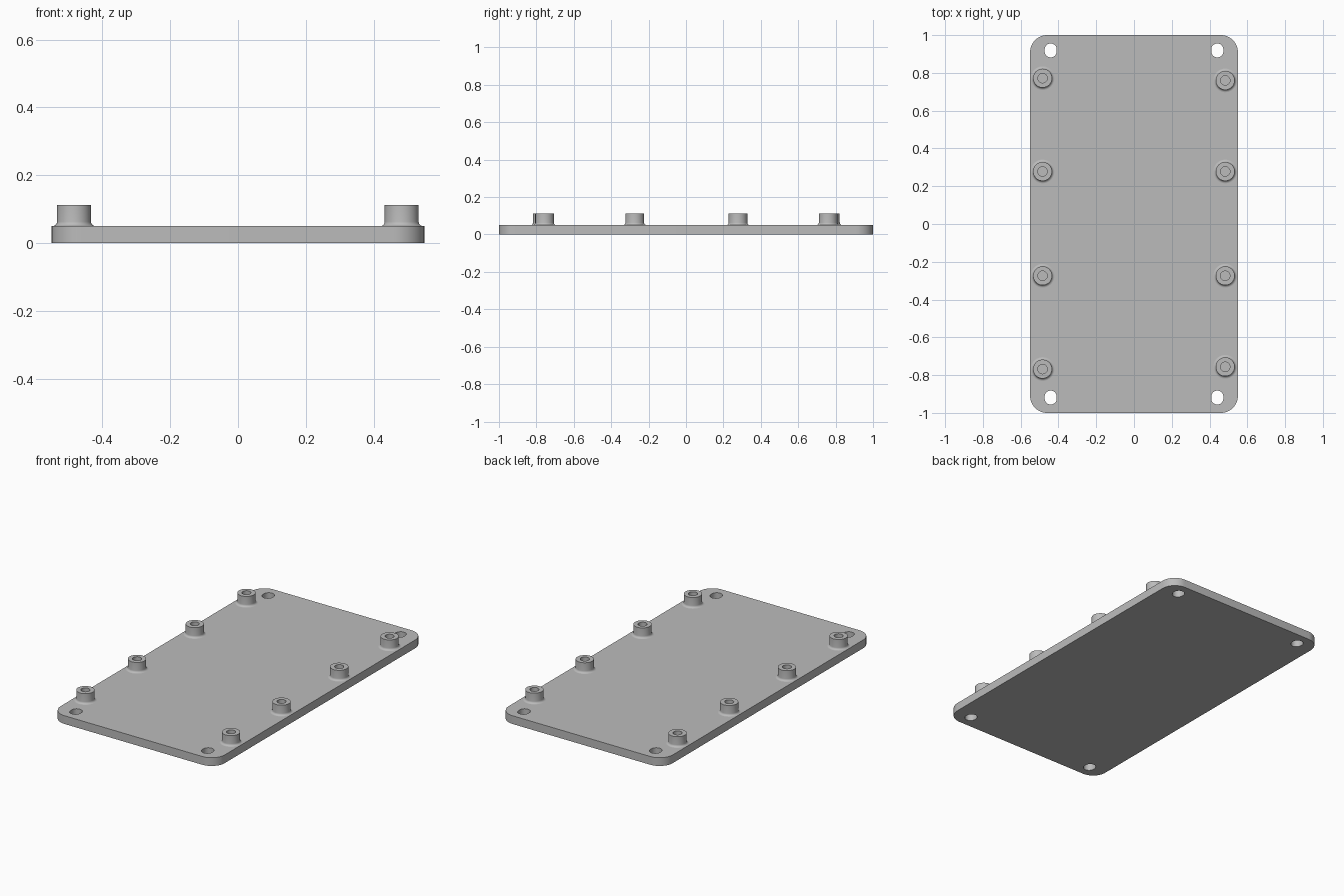
import bpy
import bmesh
from math import sin, cos, pi, radians
from mathutils import Matrix, Vector

default = bpy.data.objects.get("Cube")
if default:
    bpy.data.objects.remove(default, do_unlink=True)

# Single flat grey
GREY = (0.5, 0.5, 0.5, 1.0)
grey = bpy.data.materials.new("plain grey")
grey.use_nodes = True
grey.diffuse_color = GREY
grey.node_tree.nodes["Principled BSDF"].inputs["Base Color"].default_value = GREY

HALF_X, HALF_Y = 0.55, 1.0
PLATE_TOP, POST_TOP = 0.05, 0.112


def rounded_outline(cx, cy, hx, hy, r, steps=12):
    """Counter-clockwise rounded rectangle; becomes a slot when hx equals r."""
    points = []
    for i, (sx, sy) in enumerate(((1, 1), (-1, 1), (-1, -1), (1, -1))):
        for k in range(steps + 1):
            a = (i + k / steps) * pi / 2
            points.append((cx + sx * (hx - r) + r * cos(a),
                           cy + sy * (hy - r) + r * sin(a)))
    return points


def finish(name, bm):
    bmesh.ops.remove_doubles(bm, verts=bm.verts[:], dist=0.0001)
    bmesh.ops.recalc_face_normals(bm, faces=bm.faces[:])
    mesh = bpy.data.meshes.new(name)
    bm.to_mesh(mesh)
    bm.free()
    mesh.materials.append(grey)
    obj = bpy.data.objects.new(name, mesh)
    bpy.context.collection.objects.link(obj)
    bpy.ops.object.select_all(action='DESELECT')
    obj.select_set(True)
    bpy.context.view_layer.objects.active = obj
    bpy.ops.object.shade_smooth_by_angle(angle=radians(35))
    return obj


# Base plate: filled outline with four corner slots
outlines = [rounded_outline(0, 0, HALF_X, HALF_Y, 0.09)]
for sx in (-1, 1):
    for sy in (-1, 1):
        outlines.append(rounded_outline(sx * 0.441, sy * 0.919, 0.032, 0.037, 0.032))

curve = bpy.data.curves.new("plate_outline", 'CURVE')
curve.dimensions = '2D'
curve.fill_mode = 'BOTH'
curve.extrude = PLATE_TOP / 2
for outline in outlines:
    spline = curve.splines.new('POLY')
    spline.points.add(len(outline) - 1)
    for point, (x, y) in zip(spline.points, outline):
        point.co = (x, y, 0, 1)
    spline.use_cyclic_u = True
helper = bpy.data.objects.new("plate_outline", curve)
bpy.context.collection.objects.link(helper)
bpy.context.view_layer.update()
filled = bpy.data.meshes.new_from_object(
    helper.evaluated_get(bpy.context.evaluated_depsgraph_get()))
bpy.data.objects.remove(helper, do_unlink=True)

bm = bmesh.new()
bm.from_mesh(filled)
bpy.data.meshes.remove(filled)
bmesh.ops.translate(bm, verts=bm.verts[:], vec=(0, 0, PLATE_TOP / 2))
finish("base_plate", bm)


# Standoff posts: turned profile with a base fillet and a blind bore
def standoff(name, x, y, radius=0.05, bore=0.025, fillet=0.013, sides=40):
    profile = [(0, PLATE_TOP + 0.002), (bore, PLATE_TOP + 0.002),
               (bore, POST_TOP), (radius, POST_TOP)]
    for k in range(6):
        a = k / 5 * pi / 2
        profile.append((radius + fillet * (1 - cos(a)),
                        PLATE_TOP + fillet * (1 - sin(a))))
    bm = bmesh.new()
    verts = [bm.verts.new((r, 0, z)) for r, z in profile]
    edges = [bm.edges.new(pair) for pair in zip(verts, verts[1:])]
    bmesh.ops.spin(bm, geom=verts + edges, cent=(0, 0, 0), axis=(0, 0, 1),
                   angle=2 * pi, steps=sides, use_merge=False)
    bmesh.ops.remove_doubles(bm, verts=bm.verts[:], dist=0.0001)
    bmesh.ops.recalc_face_normals(bm, faces=bm.faces[:])
    # Open shell: make sure the rim faces upward
    rim = max(bm.faces, key=lambda f: f.calc_center_median().z)
    if rim.normal.z < 0:
        bmesh.ops.reverse_faces(bm, faces=bm.faces[:])
    # Close the underside inside the plate
    border = [e for e in bm.edges if e.is_boundary]
    bmesh.ops.contextual_create(bm, geom=border)
    bmesh.ops.transform(bm, matrix=Matrix.Translation(Vector((x, y, 0))),
                        verts=bm.verts[:])
    finish(name, bm)


rows = {"right": (-0.484, (0.772, 0.278, -0.274, -0.768)),
        "left": (0.483, (0.760, 0.278, -0.274, -0.756))}
for side, (x, ys) in rows.items():
    for i, y in enumerate(ys):
        standoff(f"{side}_standoff_{i + 1}", x, y)
